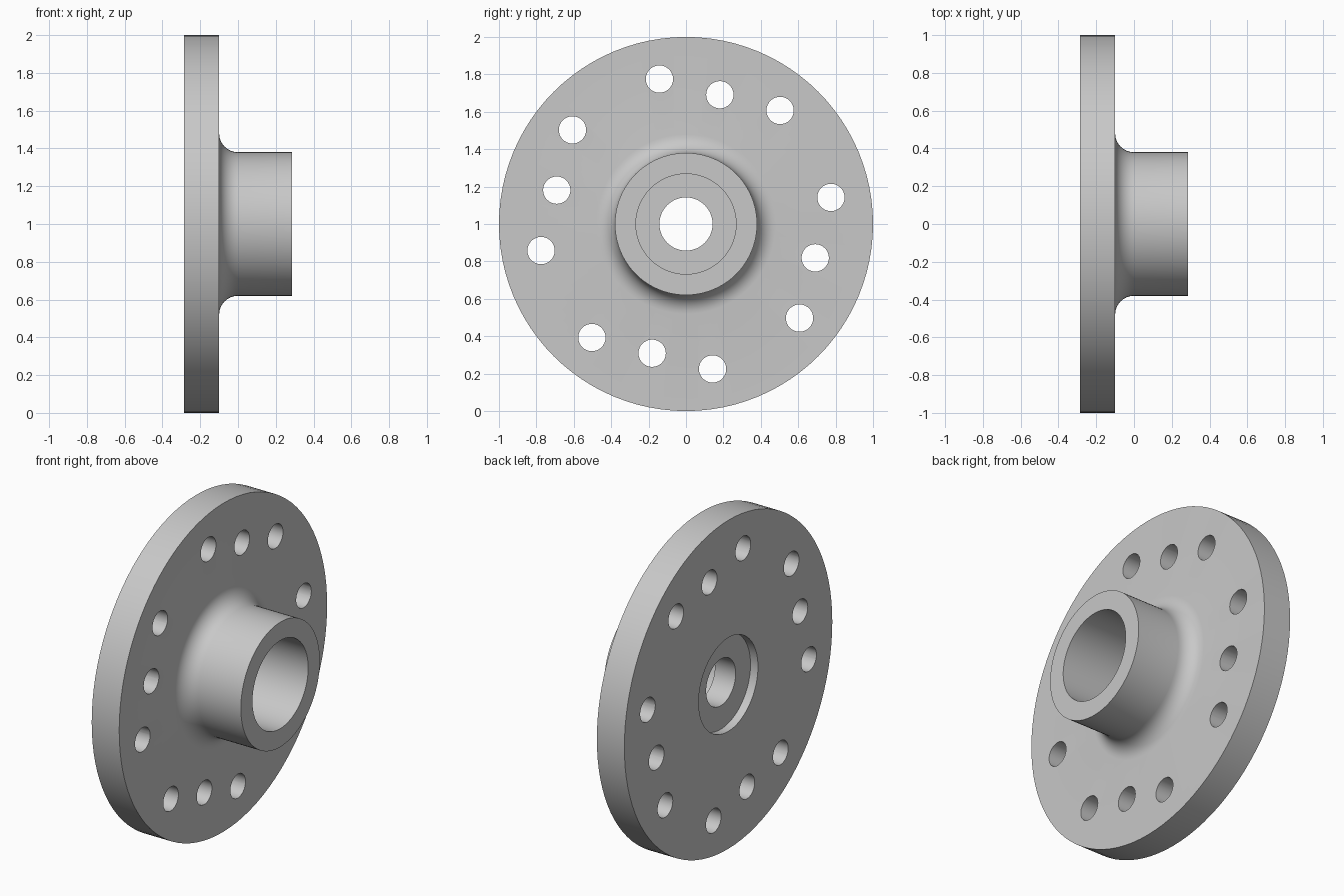
import bpy, bmesh
from math import sin, cos, pi, radians
from mathutils import Matrix, Vector

cube = bpy.data.objects.get("Cube")
if cube:
    bpy.data.objects.remove(cube, do_unlink=True)

# Material
grey = bpy.data.materials.new("machined grey")
grey.use_nodes = True
colour = (0.58, 0.58, 0.58, 1)
grey.diffuse_color = colour
grey.node_tree.nodes["Principled BSDF"].inputs["Base Color"].default_value = colour

BACK, FACE, TIP = -0.285, -0.1, 0.285
HUB_R, FILLET = 0.38, 0.1
SEGMENTS = 96


def make_object(name, bm):
    bmesh.ops.recalc_face_normals(bm, faces=bm.faces)
    mesh = bpy.data.meshes.new(name)
    bm.to_mesh(mesh)
    bm.free()
    mesh.materials.append(grey)
    obj = bpy.data.objects.new(name, mesh)
    bpy.context.collection.objects.link(obj)
    return obj


# Lathe profile as (x, radius): recess, bore, hub, fillet, plate
profile = [(BACK, 0.285), (BACK + 0.05, 0.285), (BACK + 0.05, 0.142),
           (-0.095, 0.142), (-0.095, 0.268), (TIP, 0.268), (TIP, HUB_R)]
for i in range(9):
    a = i / 8 * pi / 2
    profile.append((FACE + FILLET * (1 - sin(a)), HUB_R + FILLET * (1 - cos(a))))
profile += [(FACE, 1), (BACK, 1)]

bm = bmesh.new()
verts = [bm.verts.new((x, 0, 1 + r)) for x, r in profile]
edges = [bm.edges.new((v, verts[i - 1])) for i, v in enumerate(verts)]
bmesh.ops.spin(bm, geom=verts + edges, cent=(0, 0, 1), axis=(1, 0, 0),
               angle=2 * pi, steps=SEGMENTS, use_merge=True)
bmesh.ops.remove_doubles(bm, verts=bm.verts, dist=1e-5)
flange = make_object("hub_flange", bm)

# Bolt holes: a row of three repeated on four sides
bm = bmesh.new()
for quarter in range(4):
    turn = Matrix.Rotation(quarter * pi / 2, 4, 'X')
    for y, z in ((-0.142, 0.775), (0.181, 0.691), (0.503, 0.607)):
        place = Matrix.Translation(turn @ Vector((-0.2, y, z)) + Vector((0, 0, 1)))
        bmesh.ops.create_cone(bm, cap_ends=True, segments=32, radius1=0.073,
                              radius2=0.073, depth=0.5,
                              matrix=place @ Matrix.Rotation(pi / 2, 4, 'Y'))
cutter = make_object("bolt_hole_cutter", bm)
cutter.hide_render = True

cut = flange.modifiers.new("bolt holes", 'BOOLEAN')
cut.operation = 'DIFFERENCE'
cut.solver = 'EXACT'
cut.object = cutter

bpy.ops.object.select_all(action='DESELECT')
flange.select_set(True)
bpy.context.view_layer.objects.active = flange
bpy.ops.object.modifier_apply(modifier=cut.name)
bpy.data.objects.remove(cutter, do_unlink=True)
bpy.ops.object.shade_smooth_by_angle(angle=radians(30))
